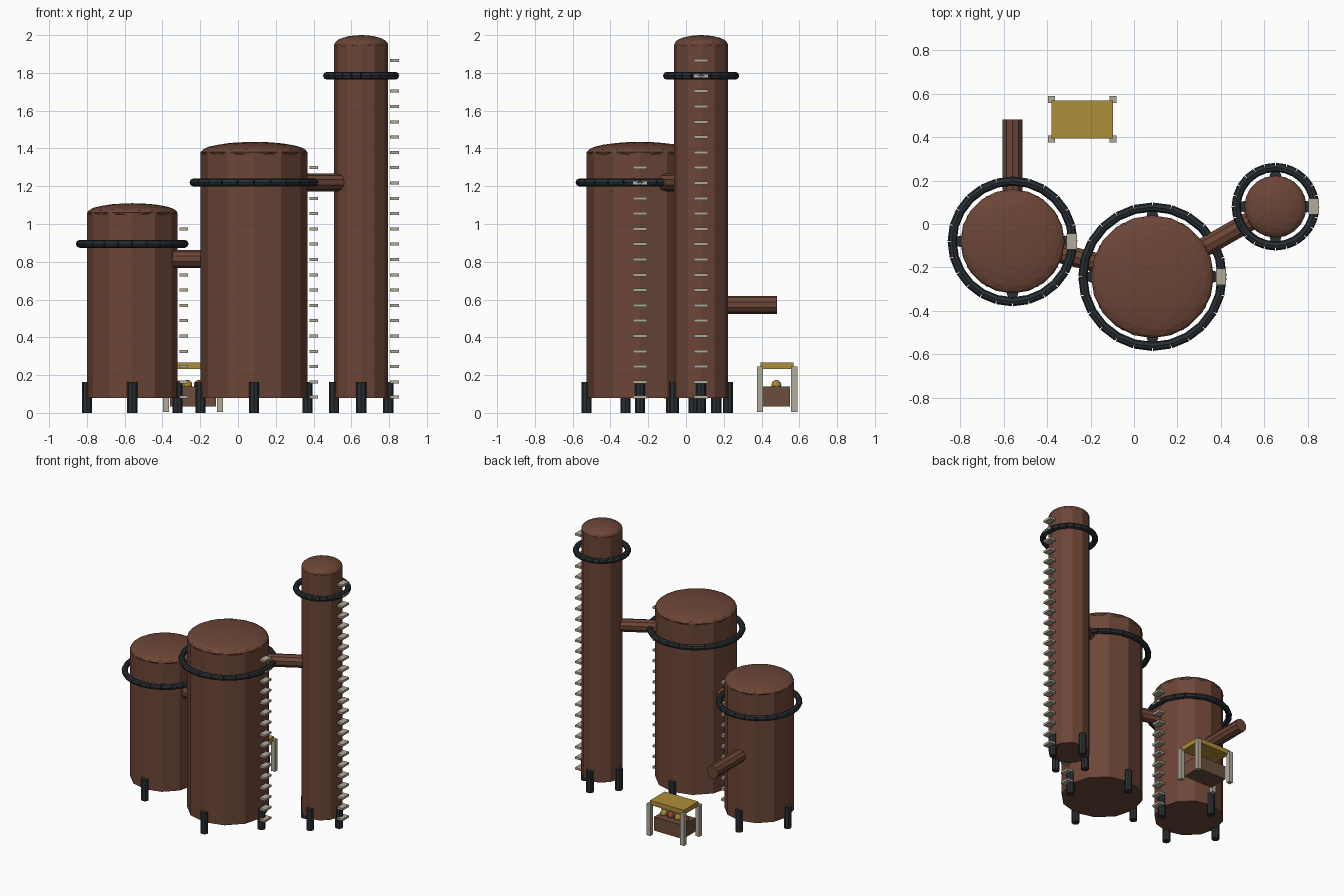
import bpy
from math import pi, cos, sin
from mathutils import Vector

if "Cube" in bpy.data.objects:
    bpy.data.objects.remove(bpy.data.objects["Cube"])


def material(name, rgb):
    m = bpy.data.materials.new(name)
    m.diffuse_color = (*rgb, 1)
    m.use_nodes = True
    m.node_tree.nodes["Principled BSDF"].inputs["Base Color"].default_value = m.diffuse_color
    return m


RUST = material("rust", (0.15, 0.06, 0.038))
DARK = material("dark_iron", (0.022, 0.028, 0.034))
PALE = material("pale_wood", (0.45, 0.41, 0.33))
GOLD = material("ochre", (0.42, 0.27, 0.04))
RED = material("red_fruit", (0.35, 0.06, 0.03))
CRATE = material("crate_brown", (0.15, 0.075, 0.045))


def finish(name, mat):
    o = bpy.context.object
    o.name = name
    o.data.materials.append(mat)
    return o


def box(name, loc, size, mat):
    bpy.ops.mesh.primitive_cube_add(size=1, location=loc)
    o = finish(name, mat)
    o.scale = size
    return o


def rod(name, a, b, r, sides, mat):
    a, b = Vector(a), Vector(b)
    d = b - a
    bpy.ops.mesh.primitive_cylinder_add(vertices=sides, radius=r, depth=d.length,
                                        location=(a + b) / 2)
    o = finish(name, mat)
    o.rotation_euler = d.to_track_quat('Z', 'Y').to_euler()
    return o


def ball(name, loc, size, mat, detail):
    bpy.ops.mesh.primitive_ico_sphere_add(subdivisions=detail, radius=1, location=loc)
    o = finish(name, mat)
    o.scale = size
    return o


def tank(tag, x, y, r, top, dome, ring_z, rungs):
    # vessel body with a flattened faceted dome
    bpy.ops.mesh.primitive_cylinder_add(vertices=12, radius=r, depth=top - 0.08,
                                        location=(x, y, (top + 0.08) / 2))
    finish(tag + "_body", RUST)
    ball(tag + "_dome", (x, y, top), (r, r, dome), RUST, 3)
    # four stub legs
    for k in range(4):
        lx, ly = x + r * cos(k * pi / 2), y + r * sin(k * pi / 2)
        rod(f"{tag}_leg_{k}", (lx, ly, 0), (lx, ly, 0.163), 0.027, 8, DARK)
    # hoop made of short straight pipes
    n, R = 24, r + 0.038
    pts = [(x + R * cos(2 * pi * k / n), y + R * sin(2 * pi * k / n), ring_z)
           for k in range(n)]
    for k in range(n):
        rod(f"{tag}_hoop_{k}", pts[k - 1], pts[k], 0.021, 8, DARK)
    # ladder rungs
    for k in range(rungs):
        box(f"{tag}_rung_{k}", (x + r + 0.033, y, 0.083 + 0.081 * k),
            (0.047, 0.074, 0.016), PALE)


tank("small_tank", -0.56, -0.08, 0.24, 1.06, 0.05, 0.895, 12)
tank("large_tank", 0.085, -0.243, 0.283, 1.38, 0.055, 1.22, 16)
tank("tall_tank", 0.652, 0.08, 0.143, 1.95, 0.05, 1.785, 23)

# connecting pipes and outlet
rod("low_link_pipe", (-0.56, -0.08, 0.815), (0.085, -0.243, 0.815), 0.047, 10, RUST)
rod("high_link_pipe", (0.085, -0.243, 1.22), (0.652, 0.08, 1.22), 0.047, 10, RUST)
rod("outlet_pipe", (-0.56, -0.08, 0.572), (-0.56, 0.482, 0.572), 0.048, 10, RUST)

# market stall behind the tanks
SX, SY = -0.238, 0.482
for i in (-1, 1):
    for j in (-1, 1):
        box(f"stall_post_{i}_{j}", (SX + i * 0.142, SY + j * 0.091, 0.126),
            (0.032, 0.032, 0.24), PALE)
box("stall_canopy", (SX, SY, 0.249), (0.284, 0.176, 0.035), GOLD)
box("stall_crate", (SX, SY - 0.006, 0.087), (0.244, 0.15, 0.104), CRATE)
for k in range(4):
    ball(f"fruit_{k}", (SX - 0.09 + 0.06 * k, SY - 0.004, 0.148), (0.027,) * 3,
         GOLD if k % 2 else RED, 2)
